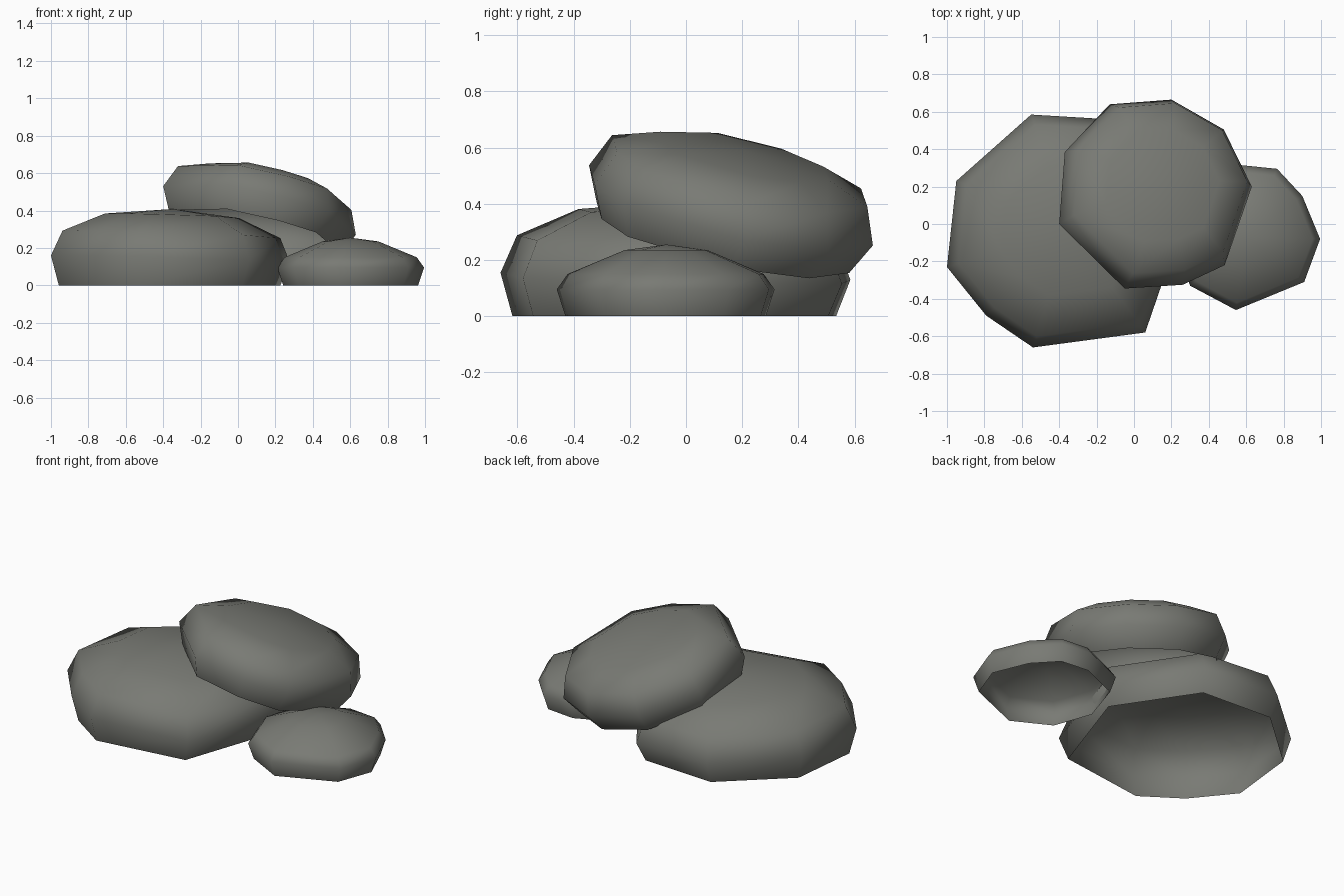
import bpy, bmesh

if "Cube" in bpy.data.objects:
    bpy.data.objects.remove(bpy.data.objects["Cube"])

stone = bpy.data.materials.new("dark grey stone")
stone.diffuse_color = (0.19, 0.195, 0.175, 1)
stone.use_nodes = True
stone.node_tree.nodes["Principled BSDF"].inputs["Base Color"].default_value = stone.diffuse_color


def rock(name, outline, centre, plane, rings, peak):
    """Loft scaled copies of an outline along a tilted plane z = c + a*x + b*y.
    rings: (scale, height above the plane); the underside stays open."""
    c, a, b = plane
    bm = bmesh.new()

    def point(x, y, h):
        # lean each ring along the tilted plane's normal
        x, y = x - a * h, y - b * h
        return bm.verts.new((x, y, max(0.0, c + a * x + b * y + h)))

    loops = []
    for scale, h in rings:
        loops.append([point(centre[0] + (x - centre[0]) * scale,
                            centre[1] + (y - centre[1]) * scale, h)
                      for x, y in outline])
    n = len(outline)
    for low, high in zip(loops, loops[1:]):
        for i in range(n):
            j = (i + 1) % n
            bm.faces.new((low[i], low[j], high[j], high[i]))
    # domed crown
    top = point(*centre, peak)
    for i in range(n):
        bm.faces.new((loops[-1][i], loops[-1][(i + 1) % n], top))
    bmesh.ops.recalc_face_normals(bm, faces=bm.faces)
    if max(bm.faces, key=lambda f: f.calc_center_median().z).normal.z < 0:
        bmesh.ops.reverse_faces(bm, faces=bm.faces)
    for f in bm.faces:
        f.smooth = True
    mesh = bpy.data.meshes.new(name)
    bm.to_mesh(mesh)
    bm.free()
    mesh.materials.append(stone)
    obj = bpy.data.objects.new(name, mesh)
    bpy.context.collection.objects.link(obj)
    return obj


# Large rock on the ground, open underneath
rock("large_rock",
     [(-1, -.23), (-.79, -.49), (-.54, -.66), (.06, -.58), (.28, .06),
      (-.05, .555), (-.55, .585), (-.95, .23)],
     (-.36, -.04), (.125, -.03, -.02),
     [(.925, -.2), (1, 0), (.91, .135), (.56, .235)], .272)

# Small rock on the ground, open underneath
rock("small_rock",
     [(.21, -.08), (.3, -.33), (.545, -.46), (.91, -.31), (.995, -.08),
      (.9, .15), (.765, .295), (.57, .315), (.3, .2)],
     (.6, -.07), (.095, 0, 0),
     [(.92, -.095), (1, 0), (.9, .055), (.38, .14)], .16)

# Flat rock leaning across the other two
rock("leaning_rock",
     [(-.4, 0), (-.05, -.345), (.26, -.325), (.485, -.22), (.63, .2),
      (.48, .505), (.2, .665), (-.13, .64), (-.37, .385)],
     (.11, .16), (.447, -.208, -.231),
     [(.89, -.125), (1, 0), (.9, .135), (.59, .2)], .222)
